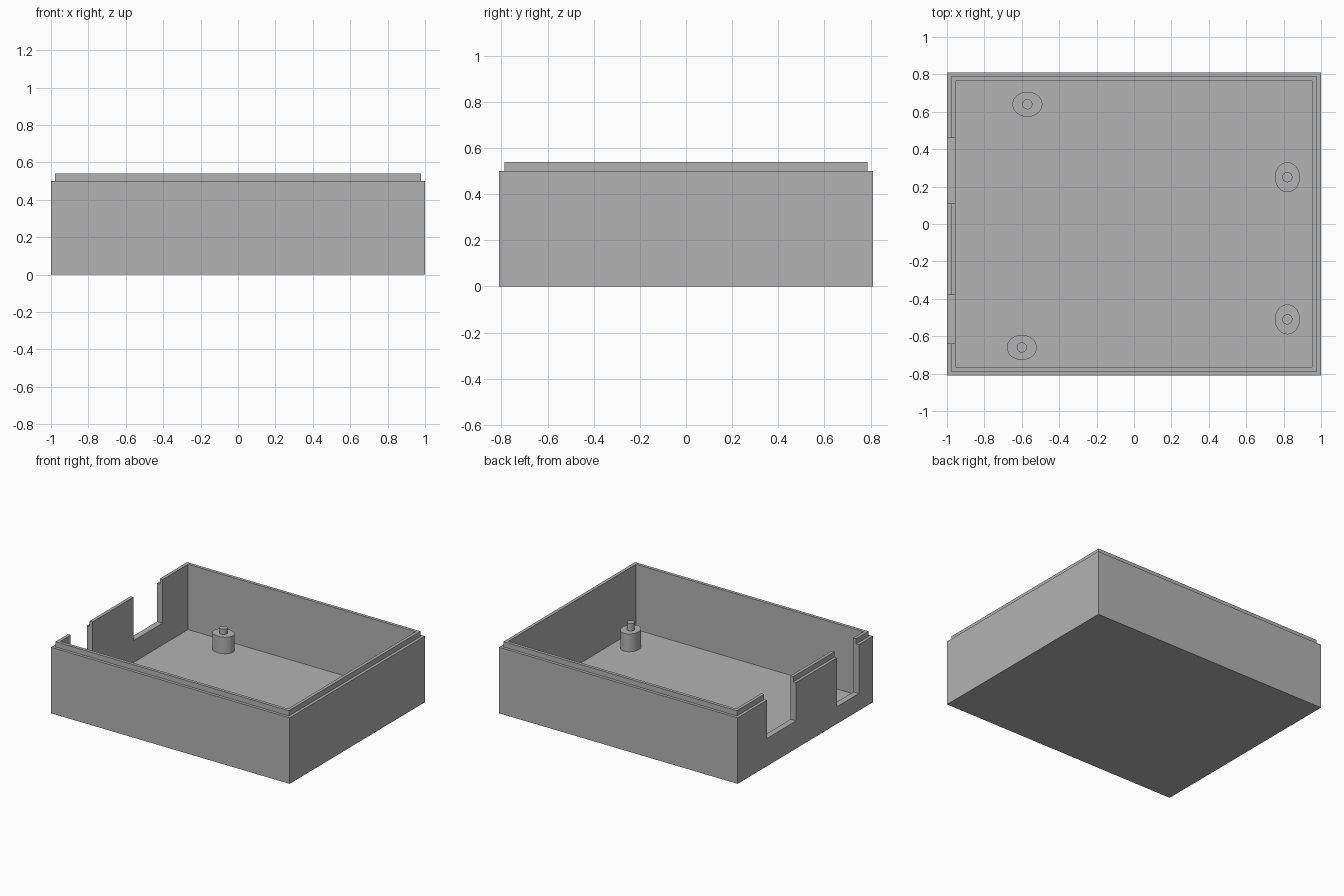
import bpy
import math

old = bpy.data.objects.get("Cube")
if old:
    bpy.data.objects.remove(old, do_unlink=True)

grey = bpy.data.materials.new("plain grey")
grey.use_nodes = True
colour = (0.45, 0.45, 0.45, 1)
grey.diffuse_color = colour
grey.node_tree.nodes["Principled BSDF"].inputs["Base Color"].default_value = colour

HALF_X, HALF_Y = 1.0, 0.81
WALL, STEP = 0.046, 0.022
FLOOR, SHOULDER, RIM = 0.045, 0.5, 0.54


def box(name, x0, x1, y0, y1, z0, z1):
    """Axis-aligned box from its limits."""
    bpy.ops.mesh.primitive_cube_add(
        size=1, location=((x0 + x1) / 2, (y0 + y1) / 2, (z0 + z1) / 2))
    ob = bpy.context.object
    ob.name = name
    ob.scale = (x1 - x0, y1 - y0, z1 - z0)
    bpy.ops.object.transform_apply(location=False, rotation=False, scale=True)
    ob.data.materials.append(grey)
    return ob


def inset_box(name, inset, z0, z1):
    """Box following the case outline, shrunk by inset."""
    x, y = HALF_X - inset, HALF_Y - inset
    return box(name, -x, x, -y, y, z0, z1)


def boolean(target, tool, operation):
    mod = target.modifiers.new(tool.name, "BOOLEAN")
    mod.operation = operation
    mod.solver = "EXACT"
    mod.object = tool
    bpy.context.view_layer.objects.active = target
    bpy.ops.object.modifier_apply(modifier=mod.name)
    bpy.data.objects.remove(tool, do_unlink=True)


def cylinder(name, x, y, rx, ry, z0, z1):
    """Upright elliptical cylinder."""
    bpy.ops.mesh.primitive_cylinder_add(
        vertices=40, radius=1, depth=z1 - z0, location=(x, y, (z0 + z1) / 2))
    ob = bpy.context.object
    ob.name = name
    ob.scale = (rx, ry, 1)
    bpy.ops.object.transform_apply(location=False, rotation=False, scale=True)
    ob.data.materials.append(grey)
    bpy.ops.object.shade_smooth_by_angle(angle=math.radians(35))


# Open tray with a stepped rim
case = inset_box("case", 0, 0, SHOULDER)
boolean(case, inset_box("rim_lip", STEP, SHOULDER - 0.1, RIM), "UNION")
boolean(case, inset_box("cavity", WALL, FLOOR, 1), "DIFFERENCE")

# Two connector notches in one end wall
for y0, y1, sill in ((0.11, 0.46, 0.21), (-0.64, -0.38, 0.13)):
    boolean(case, box("notch", -1.1, -0.93, y0, y1, sill, 1), "DIFFERENCE")

# Oval standoffs with locating pins
posts = (
    ("back_right", -0.57, 0.64, 0.08, 0.067, 0.17, 0.21),
    ("front_right", -0.6, -0.66, 0.08, 0.067, 0.17, 0.21),
    ("back_left", 0.82, 0.25, 0.067, 0.08, 0.18, 0.235),
    ("front_left", 0.82, -0.51, 0.067, 0.08, 0.18, 0.235),
)
for side, x, y, rx, ry, top, tip in posts:
    cylinder(side + "_standoff", x, y, rx, ry, FLOOR - 0.01, top)
    cylinder(side + "_pin", x, y, 0.027, 0.027, top - 0.01, tip)
